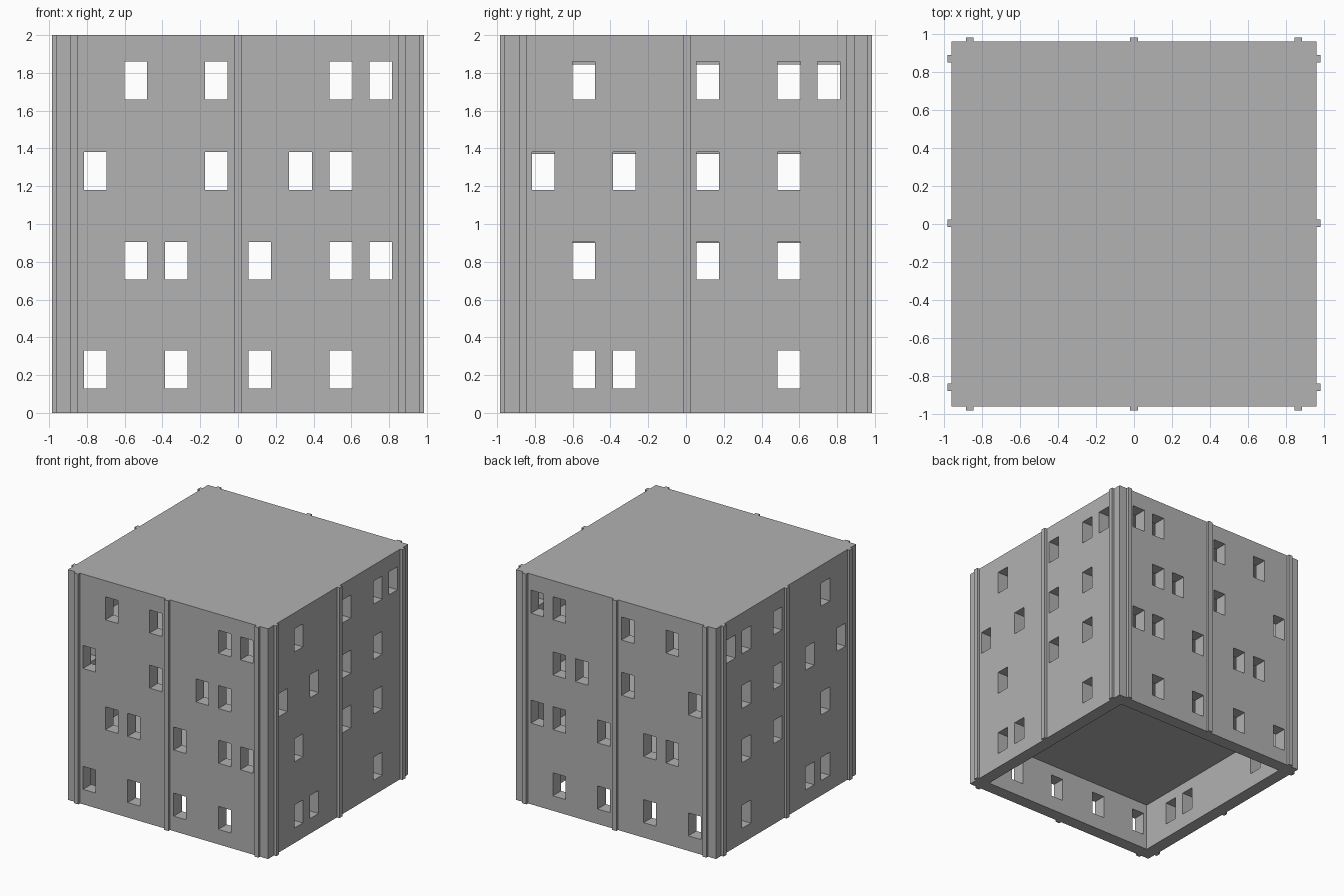
import bpy, bmesh
from mathutils import Matrix, Vector

cube = bpy.data.objects.get("Cube")
if cube:
    bpy.data.objects.remove(cube, do_unlink=True)

WALL = 0.962      # half width of the outer walls
INNER = 0.85      # half width of the rooms
RELIEF = 0.023    # how far the pilasters stand out
STEP = 0.2145     # window column spacing

concrete = bpy.data.materials.new("concrete_grey")
concrete.use_nodes = True
grey = (0.445, 0.445, 0.445, 1)
concrete.diffuse_color = grey
concrete.node_tree.nodes["Principled BSDF"].inputs["Base Color"].default_value = grey


def boxes(name, items):
    """One object made of boxes given as (low corner, high corner)."""
    bm = bmesh.new()
    for low, high in items:
        low, high = Vector(low), Vector(high)
        place = Matrix.Translation((low + high) / 2) @ Matrix.Diagonal((*(high - low), 1))
        bmesh.ops.create_cube(bm, size=1, matrix=place)
    mesh = bpy.data.meshes.new(name)
    bm.to_mesh(mesh)
    bm.free()
    mesh.materials.append(concrete)
    obj = bpy.data.objects.new(name, mesh)
    bpy.context.collection.objects.link(obj)
    return obj


def carve(target, cutter):
    """Subtract the cutter and throw it away."""
    mod = target.modifiers.new("cut", 'BOOLEAN')
    mod.operation, mod.solver, mod.object = 'DIFFERENCE', 'EXACT', cutter
    bpy.context.view_layer.objects.active = target
    bpy.ops.object.modifier_apply(modifier=mod.name)
    bpy.data.objects.remove(cutter, do_unlink=True)


# Solid block, hollowed into four storeys with floor slabs between them
building = boxes("building_walls", [((-WALL, -WALL, 0), (WALL, WALL, 2))])
storeys = [(-0.1, 0.42), (0.57, 1.0), (1.05, 1.47), (1.53, 1.95)]
carve(building, boxes("room_cutter", [((-INNER, -INNER, a), (INNER, INNER, b))
                                      for a, b in storeys]))

# Windows: column numbers on each storey, the same on opposite walls
columns = [-0.756, -0.756 + STEP, -0.756 + 2 * STEP, -0.115,
           0.116, 0.116 + STEP, 0.116 + 2 * STEP, 0.756]
sills = [0.13, 0.705, 1.18, 1.66]
front_rows = ["0246", "12467", "0356", "1367"]
side_rows = ["126", "146", "0246", "1467"]
near, far = INNER - 0.02, WALL + 0.02
openings = []
for level, sill in enumerate(sills):
    for c in front_rows[level]:
        u = columns[int(c)]
        for a, b in ((-far, -near), (near, far)):
            openings.append(((u - 0.06, a, sill), (u + 0.06, b, sill + 0.2)))
    for c in side_rows[level]:
        u = columns[int(c)]
        for a, b, drop in ((-far, -near, 0.005 * level), (near, far, 0)):
            openings.append(((a, u - 0.06, sill - drop), (b, u + 0.06, sill + 0.2 - drop)))
carve(building, boxes("window_cutter", openings))

# Pilasters running the full height of each wall
strips = []
for u in (-0.866, 0, 0.866):
    for side in (-1, 1):
        a, b = sorted((side * (WALL - 0.01), side * (WALL + RELIEF)))
        strips.append(((u - 0.02, a, 0), (u + 0.02, b, 2)))
        v = u + 0.005
        strips.append(((a, v - 0.02, 0), (b, v + 0.02, 2)))
boxes("wall_pilasters", strips)
